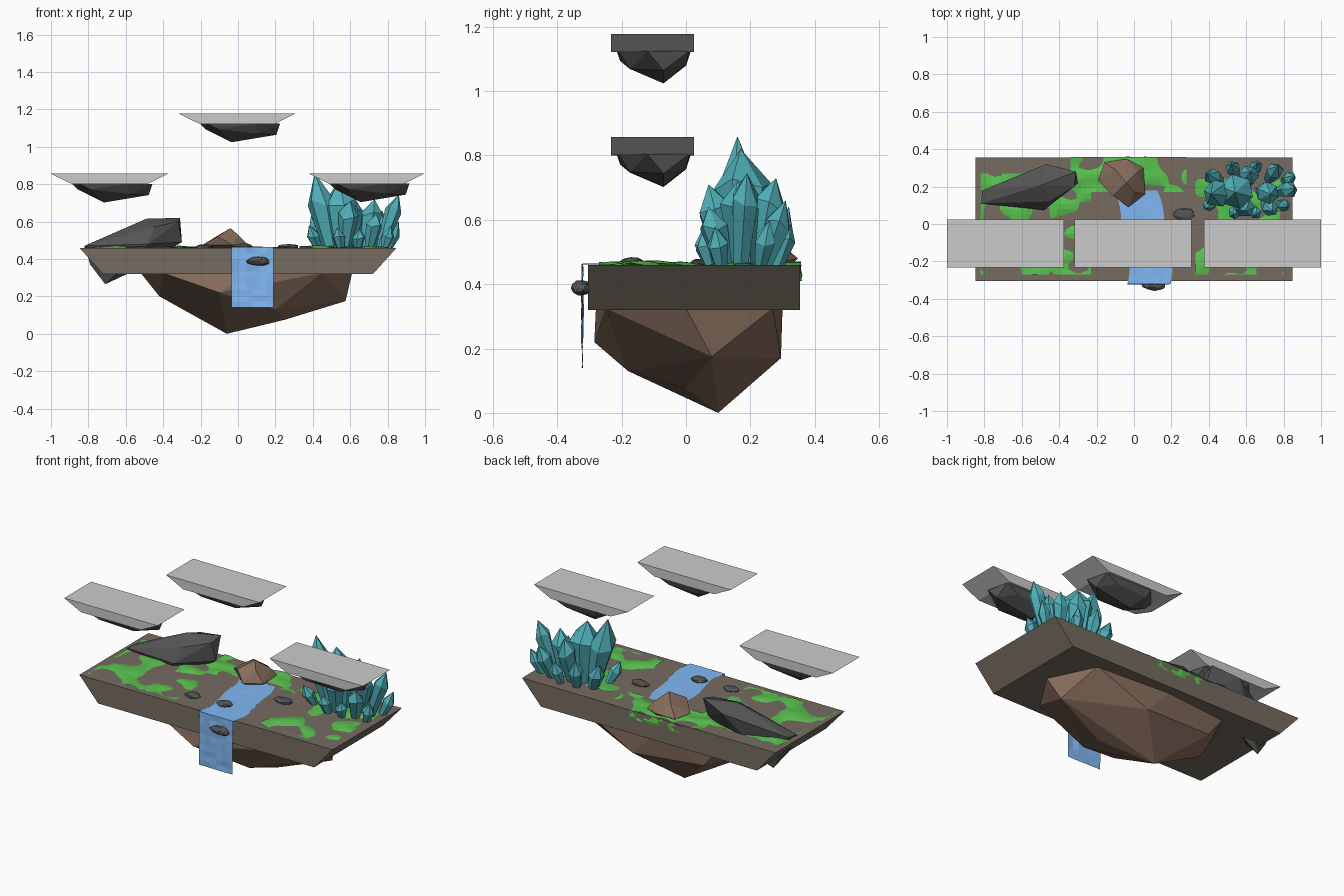
import bpy, bmesh, math, random
from mathutils import Vector, noise

random.seed(4)


def material(name, rgb):
    m = bpy.data.materials.new(name)
    m.diffuse_color = (*rgb, 1)
    return m


EARTH = material("earth", (0.18, 0.15, 0.12))
BROWN = material("brown_rock", (0.24, 0.15, 0.107))
DARK = material("dark_rock", (0.09, 0.09, 0.09))
TEAL = material("crystal", (0.08, 0.43, 0.48))
GREEN = material("grass", (0.1, 0.55, 0.08))
WATER = material("water", (0.22, 0.48, 0.9))


def finish(bm, name, mat=None):
    bmesh.ops.recalc_face_normals(bm, faces=bm.faces)
    me = bpy.data.meshes.new(name)
    bm.to_mesh(me)
    bm.free()
    ob = bpy.data.objects.new(name, me)
    bpy.context.collection.objects.link(ob)
    if mat:
        me.materials.append(mat)
    return ob


def hull(name, points, mat, offset=(0, 0, 0)):
    bm = bmesh.new()
    for p in points:
        bm.verts.new(Vector(p) + Vector(offset))
    r = bmesh.ops.convex_hull(bm, input=bm.verts)
    junk = {v for v in r["geom_interior"] if isinstance(v, bmesh.types.BMVert)}
    bmesh.ops.delete(bm, geom=list(junk), context='VERTS')
    return finish(bm, name, mat)


def slab(name, cx, top_half, low_half, y0, y1, z0, z1, mat=None):
    pts = [(cx + s * h, y, z) for s in (-1, 1) for y in (y0, y1)
           for h, z in ((top_half, z1), (low_half, z0))]
    bm = bmesh.new()
    v = [bm.verts.new(p) for p in pts]
    for f in ((0, 1, 3, 2), (4, 5, 7, 6), (0, 1, 5, 4), (2, 3, 7, 6), (0, 2, 6, 4), (1, 3, 7, 5)):
        bm.faces.new([v[i] for i in f])
    return finish(bm, name, mat)


def sheet(name, nu, nv, func, mat):
    bm = bmesh.new()
    g = [[bm.verts.new(func(i / nu, j / nv)) for j in range(nv + 1)] for i in range(nu + 1)]
    for i in range(nu):
        for j in range(nv):
            bm.faces.new((g[i][j], g[i + 1][j], g[i + 1][j + 1], g[i][j + 1]))
    return finish(bm, name, mat)


# Main platform and the rock mass under it
slab("platform", 0, 0.848, 0.722, -0.305, 0.355, 0.32, 0.46, EARTH)
hull("under_rock", [
    (-0.52, 0.0, 0.325), (-0.40, -0.22, 0.325), (0.05, -0.28, 0.325), (0.45, -0.25, 0.325),
    (0.61, 0.0, 0.325), (0.48, 0.27, 0.325), (0.0, 0.30, 0.325), (-0.40, 0.26, 0.325),
    (-0.42, 0.05, 0.20), (-0.10, -0.285, 0.22), (0.20, -0.18, 0.13), (0.575, 0.08, 0.175),
    (0.25, 0.0, 0.075), (0.15, 0.295, 0.17), (-0.30, 0.26, 0.2), (-0.06, 0.10, 0.0)], BROWN)

# Three floating steps, each with a rocky underside
STEP_ROCK = [(-0.20, -0.10, 0), (-0.16, -0.215, 0), (0.10, -0.21, 0), (0.23, -0.12, 0),
             (0.20, 0.01, 0), (-0.10, 0.015, 0), (-0.17, -0.12, -0.03), (-0.10, -0.205, -0.03),
             (0.11, -0.175, -0.055), (0.21, -0.07, -0.06), (0.12, 0.0, -0.04),
             (-0.08, 0.0, -0.045), (-0.03, -0.07, -0.10)]
for i, (cx, z) in enumerate(((-0.687, 0.856), (-0.005, 1.178), (0.687, 0.858))):
    slab(f"floating_step_{i}", cx, 0.313, 0.2, -0.233, 0.025, z - 0.056, z)
    hull(f"step_rock_{i}", STEP_ROCK, DARK, (cx, 0, z - 0.054))

# Large dark boulder that pierces the platform, and the brown boulder
hull("dark_boulder", [
    (-0.82, 0.11, 0.47), (-0.81, 0.18, 0.475), (-0.48, 0.075, 0.48), (-0.47, 0.32, 0.58),
    (-0.49, 0.21, 0.615), (-0.31, 0.28, 0.62), (-0.30, 0.22, 0.49), (-0.45, 0.12, 0.57),
    (-0.32, 0.20, 0.60), (-0.79, 0.15, 0.37), (-0.71, 0.18, 0.265), (-0.55, 0.2, 0.34)], DARK)
hull("brown_boulder", [
    (-0.19, 0.23, 0.475), (-0.16, 0.33, 0.47), (-0.04, 0.348, 0.48), (0.05, 0.30, 0.47),
    (0.06, 0.16, 0.47), (-0.03, 0.09, 0.475), (-0.11, 0.15, 0.52), (0.0, 0.17, 0.53),
    (-0.04, 0.22, 0.565), (-0.10, 0.29, 0.53), (0.02, 0.28, 0.51), (-0.02, 0.25, 0.38)], BROWN)


# Crystal cluster: faceted shafts that widen to a shoulder, then a point
def crystal(i, base, tip, r, shoulder=0.68, sides=6):
    b, t = Vector((*base, 0.45)), Vector(tip)
    q = (t - b).to_track_quat('Z', 'Y')
    bm = bmesh.new()
    rings = []
    turn = random.uniform(0, 1)
    for f, k in ((0, 0.55), (shoulder, 1)):
        ring = []
        for s in range(sides):
            a = 2 * math.pi * s / sides + turn
            ff = f + (random.uniform(-0.07, 0.07) if f else 0)
            ring.append(bm.verts.new(b.lerp(t, ff) + q @ Vector((math.cos(a), math.sin(a), 0)) * r * k))
        rings.append(ring)
    top = bm.verts.new(t)
    for s in range(sides):
        n = (s + 1) % sides
        bm.faces.new((rings[0][s], rings[0][n], rings[1][n], rings[1][s]))
        bm.faces.new((rings[1][s], rings[1][n], top))
    bm.faces.new(rings[0][::-1])
    finish(bm, f"crystal_{i}", TEAL)


CRYSTALS = [
    ((0.50, 0.17), (0.41, 0.16, 0.86), 0.075, 0.62), ((0.56, 0.18), (0.54, 0.17, 0.82), 0.095, 0.7),
    ((0.60, 0.22), (0.62, 0.28, 0.73), 0.055, 0.7), ((0.57, 0.13), (0.60, 0.07, 0.71), 0.055, 0.7),
    ((0.68, 0.18), (0.73, 0.16, 0.72), 0.06, 0.7), ((0.76, 0.17), (0.86, 0.19, 0.745), 0.045, 0.7),
    ((0.72, 0.24), (0.77, 0.31, 0.66), 0.045, 0.7), ((0.70, 0.12), (0.74, 0.07, 0.64), 0.045, 0.7),
    ((0.43, 0.13), (0.38, 0.08, 0.58), 0.035, 0.6), ((0.46, 0.23), (0.39, 0.27, 0.63), 0.045, 0.6),
    ((0.55, 0.08), (0.53, 0.05, 0.57), 0.035, 0.6), ((0.64, 0.08), (0.65, 0.05, 0.56), 0.035, 0.6),
    ((0.54, 0.27), (0.52, 0.32, 0.64), 0.04, 0.6), ((0.78, 0.11), (0.82, 0.09, 0.58), 0.035, 0.6),
    ((0.64, 0.28), (0.66, 0.325, 0.6), 0.035, 0.6), ((0.80, 0.23), (0.86, 0.26, 0.6), 0.035, 0.6)]
for i, c in enumerate(CRYSTALS):
    crystal(i, *c)


# Grass: rippled sheets that surface through the platform in patches
def grass(name, x0, x1, y0, y1):
    def f(u, v):
        x, y = x0 + u * (x1 - x0), y0 + v * (y1 - y0)
        return x, y, 0.461 + 0.017 * noise.noise(Vector((x * 9, y * 11, 3.7)))
    sheet(name, 22, 20, f, GREEN)


grass("grass_left", -0.82, -0.23, -0.27, 0.27)
grass("grass_right", 0.33, 0.80, -0.27, 0.24)
grass("grass_back", -0.34, 0.28, 0.17, 0.358)
# Moss hanging on the back edge
sheet("back_moss", 14, 3, lambda u, v: (
    -0.2 + 0.33 * u, 0.355 + 0.012 * noise.noise(Vector((u * 7, v * 3, 1.2))), 0.41 + 0.05 * v), GREEN)


# Stream across the top and the waterfall over the front edge
def stream(u, v):
    x = -0.03 + 0.23 * u + 0.012 * math.sin(v * 9) - 0.075 * max(0, v - 0.45) / 0.55
    y = -0.322 + 0.5 * v
    return x - 0.005, y, 0.463 + 0.003 * noise.noise(Vector((u * 5, v * 7, 0)))


def fall(u, v):
    return (-0.035 + 0.225 * u, -0.322 + 0.008 * noise.noise(Vector((u * 4, v * 6, 5))),
            0.14 + 0.323 * v)


sheet("stream", 6, 12, stream, WATER)
sheet("waterfall", 6, 10, fall, WATER)

# Small flat stones
STONES = [(0.11, -0.325, 0.388, 0.068, 0.032, 0.026), (0.27, 0.05, 0.467, 0.06, 0.035, 0.014),
          (-0.18, -0.175, 0.466, 0.05, 0.035, 0.014), (0.03, -0.17, 0.468, 0.05, 0.04, 0.016)]
for i, (x, y, z, a, b, c) in enumerate(STONES):
    bm = bmesh.new()
    bmesh.ops.create_icosphere(bm, subdivisions=2, radius=1)
    for v in bm.verts:
        v.co = v.co * random.uniform(0.85, 1.05)
        v.co = Vector((x + v.co.x * a, y + v.co.y * b, z + v.co.z * c))
    finish(bm, f"stone_{i}", DARK)
